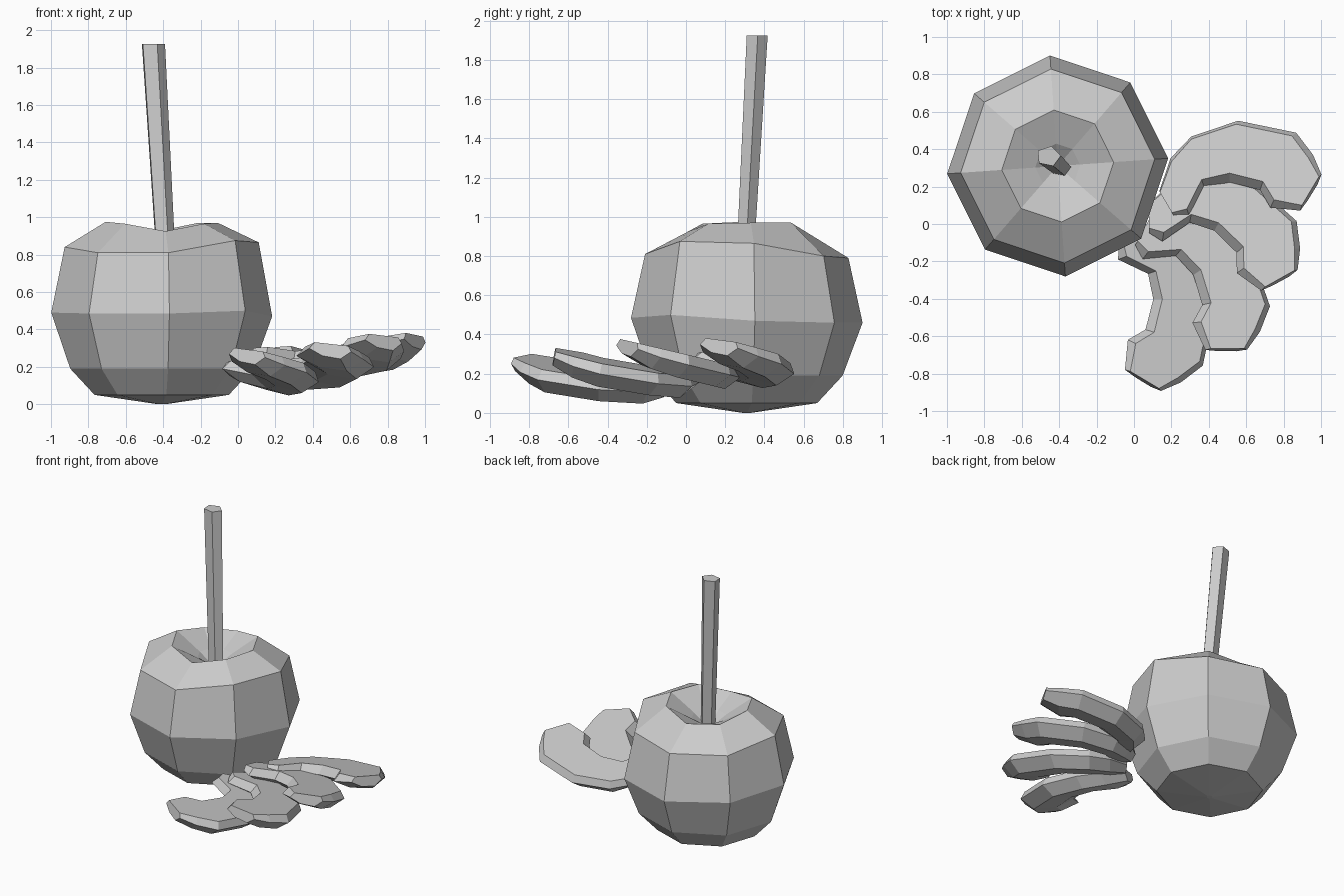
import bpy, bmesh
from math import cos, sin, radians
from mathutils import Vector

cube = bpy.data.objects.get("Cube")
if cube:
    bpy.data.objects.remove(cube, do_unlink=True)

grey = bpy.data.materials.new("plain_grey")
grey.use_nodes = True
grey.diffuse_color = (0.6, 0.6, 0.6, 1)
grey.node_tree.nodes["Principled BSDF"].inputs["Base Color"].default_value = (0.6, 0.6, 0.6, 1)


def loft(name, rings):
    """Skin closed rings of points and cap both ends."""
    bm = bmesh.new()
    loops = [[bm.verts.new(p) for p in ring] for ring in rings]
    for a, b in zip(loops, loops[1:]):
        n = len(a)
        for i in range(n):
            j = (i + 1) % n
            bm.faces.new((a[i], a[j], b[j], b[i]))
    bm.faces.new(loops[0][::-1])
    bm.faces.new(loops[-1])
    bmesh.ops.recalc_face_normals(bm, faces=bm.faces)
    mesh = bpy.data.meshes.new(name)
    bm.to_mesh(mesh)
    bm.free()
    mesh.materials.append(grey)
    obj = bpy.data.objects.new(name, mesh)
    bpy.context.collection.objects.link(obj)


def ring(cx, cy, r, heights, phase, squash=1):
    n = len(heights)
    return [(cx + r * cos(radians(phase + 360 * i / n)),
             cy + squash * r * sin(radians(phase + 360 * i / n)), z)
            for i, z in enumerate(heights)]


# Fruit: eight-sided body with a dimple at the top
levels = [
    (0.02, [0.0] * 8),
    (0.36, [0.05] * 8),
    (0.49, [0.19] * 8),
    (0.592, [0.47, 0.46, 0.46, 0.48, 0.49, 0.485, 0.485, 0.5]),
    (0.52, [0.865, 0.8, 0.79, 0.8, 0.84, 0.81, 0.81, 0.875]),
    (0.3, [0.97, 0.97, 0.925, 0.935, 0.975, 0.965, 0.925, 0.965]),
    (0.12, [0.86] * 8),
    (0.04, [0.8] * 8),
]
loft("fruit_body", [ring(-0.408, 0.31, r, zs, 4) for r, zs in levels])

# Stem: leaning five-sided stick
loft("stem", [ring(-0.389, 0.3, 0.055, [0.78] * 5, -68, 0.84),
              ring(-0.457, 0.362, 0.067, [1.925] * 5, -68, 0.84)])

# Crescent slice: inner and outer edge of each station, and its thickness
stations = [
    ((-0.37, -0.05), (-0.44, 0.07), 0.6),
    ((-0.29, -0.03), (-0.38, 0.25), 0.85),
    ((-0.21, 0.13), (-0.27, 0.37), 1),
    ((-0.06, 0.165), (-0.02, 0.455), 1),
    ((0.12, 0.12), (0.29, 0.39), 1),
    ((0.18, 0.02), (0.38, 0.27), 0.9),
    ((0.33, -0.01), (0.43, 0.16), 0.6),
]
# Cross-section: fraction from inner to outer edge, and depth
section = [(0, 0), (0.92, 0), (1.02, 0.05), (0.75, 0.125), (0.25, 0.115), (-0.13, 0.06)]


def slice_piece(name, origin, angle):
    a = radians(angle)
    along = Vector((sin(a), -cos(a), 0.12)).normalized()
    out = Vector((cos(a), sin(a), -0.2)).normalized()
    down = along.cross(out).normalized()
    if down.z > 0:
        down = -down
    rings = []
    for inner, outer, thick in stations:
        pts = []
        for f, d in section:
            u, v = Vector(inner).lerp(Vector(outer), f)
            pts.append(Vector(origin) + along * u + out * v + down * d * thick)
        rings.append(pts)
    loft(name, rings)


# Fan of four overlapping slices
fan = [((-0.01, -0.46, 0.26), 0), ((0.25, -0.38, 0.29), 31),
       ((0.423, -0.163, 0.335), 60), ((0.57, 0.11, 0.34), 90)]
for i, (origin, angle) in enumerate(fan):
    slice_piece(f"fruit_slice_{i + 1}", origin, angle)
